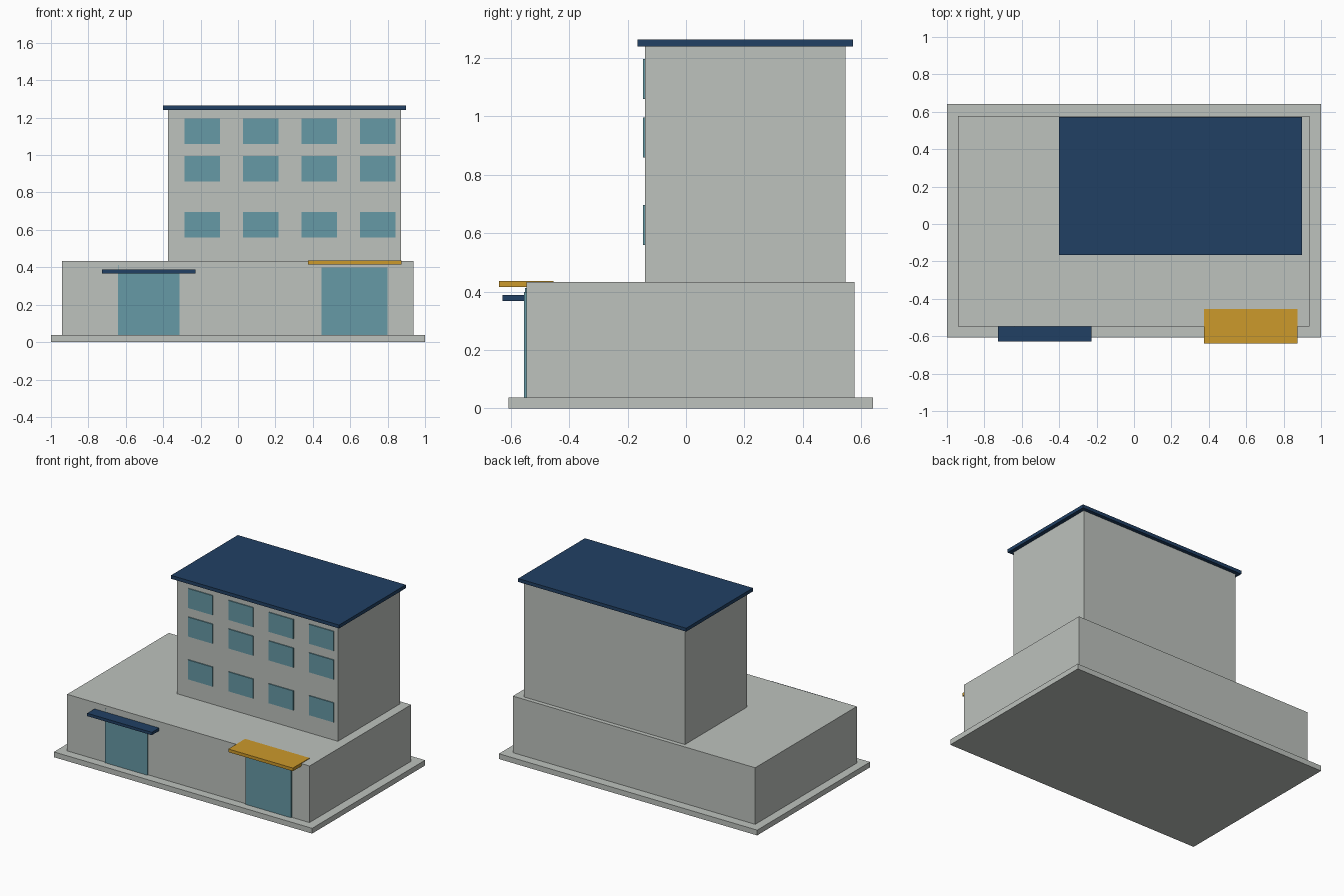
import bpy

if "Cube" in bpy.data.objects:
    bpy.data.objects.remove(bpy.data.objects["Cube"])


def material(name, rgb):
    m = bpy.data.materials.new(name)
    m.diffuse_color = (*rgb, 1)
    m.use_nodes = True
    m.node_tree.nodes["Principled BSDF"].inputs["Base Color"].default_value = m.diffuse_color
    return m


GREY = material("concrete grey", (0.51, 0.54, 0.51))
BLUE = material("navy blue", (0.015, 0.051, 0.127))
TEAL = material("glass teal", (0.133, 0.319, 0.381))
GOLD = material("golden orange", (0.604, 0.319, 0.024))


def box(name, x, y, z, mat):
    """Box spanning the given (min, max) ranges."""
    bpy.ops.mesh.primitive_cube_add(size=1)
    ob = bpy.context.object
    ob.name = name
    for v in ob.data.vertices:
        v.co = [r[0] if c < 0 else r[1] for c, r in zip(v.co, (x, y, z))]
    ob.data.materials.append(mat)
    return ob


# Main masses
box("ground_slab", (-1, 1), (-0.608, 0.641), (0, 0.037), GREY)
box("lower_block", (-0.94, 0.937), (-0.547, 0.577), (0.037, 0.433), GREY)
box("upper_block", (-0.375, 0.872), (-0.14, 0.547), (0.433, 1.24), GREY)
box("roof", (-0.402, 0.899), (-0.166, 0.572), (1.24, 1.264), BLUE)

# Window grid on the upper front wall
for row, z in enumerate((0.56, 0.86, 1.06)):
    for col in range(4):
        x = -0.285 + col * 0.3125
        box(f"window_{row}_{col}", (x, x + 0.19), (-0.147, -0.139), (z, z + 0.136), TEAL)

# Entrances
box("left_door", (-0.64, -0.313), (-0.555, -0.546), (0.037, 0.38), TEAL)
box("left_door_edge", (-0.642, -0.638), (-0.551, -0.546), (0.037, 0.413), TEAL)
box("right_door", (0.446, 0.80), (-0.555, -0.546), (0.037, 0.398), TEAL)

# Canopies
box("left_canopy", (-0.728, -0.228), (-0.628, -0.54), (0.368, 0.388), BLUE)
box("right_canopy", (0.373, 0.873), (-0.64, -0.454), (0.415, 0.437), GOLD)
